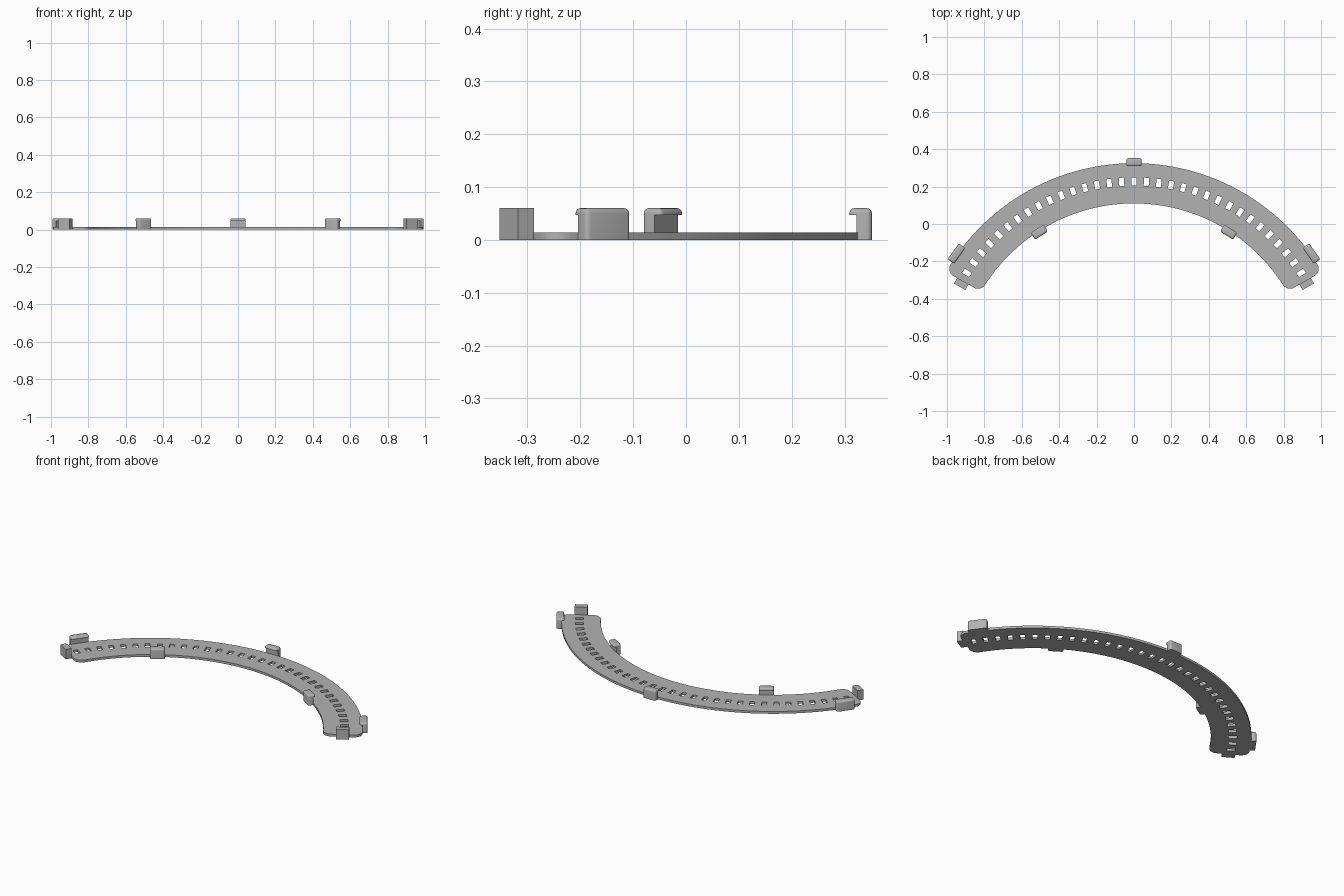
import bpy, bmesh, math
from mathutils import Matrix, Vector

if "Cube" in bpy.data.objects:
    bpy.data.objects.remove(bpy.data.objects["Cube"], do_unlink=True)

CENTRE_Y = -0.835          # centre of the arc
R_IN, R_OUT = 0.945, 1.16  # band edges
SPAN = math.radians(60)    # half angle of the arc
THICK, TOP = 0.014, 0.06

grey = bpy.data.materials.new("light_grey_plastic")
grey.use_nodes = True
colour = (0.45, 0.45, 0.45, 1)
grey.diffuse_color = colour
grey.node_tree.nodes["Principled BSDF"].inputs["Base Color"].default_value = colour


def polar(r, a):
    """Point on the arc; the angle runs clockwise from +y."""
    return Vector((r * math.sin(a), CENTRE_Y + r * math.cos(a), 0))


def finish(obj):
    obj.data.materials.clear()
    obj.data.materials.append(grey)
    bpy.ops.object.select_all(action='DESELECT')
    obj.select_set(True)
    bpy.context.view_layer.objects.active = obj
    bpy.ops.object.shade_smooth_by_angle(angle=math.radians(35))


def mesh_object(name, bm):
    bmesh.ops.recalc_face_normals(bm, faces=bm.faces)
    mesh = bpy.data.meshes.new(name)
    bm.to_mesh(mesh)
    bm.free()
    obj = bpy.data.objects.new(name, mesh)
    bpy.context.collection.objects.link(obj)
    finish(obj)
    return obj


def frame(a):
    """Local axes on the arc: x tangent, y radial, z up, from the arc centre."""
    return Matrix.Translation((0, CENTRE_Y, 0)) @ Matrix.Rotation(-a, 4, 'Z')


# Curved plate: rounded band outline with rectangular slots
def band_outline(c=0.045, steps=8):
    half = []
    for i in range(49):
        half.append(polar(R_OUT, (SPAN - c / R_OUT) * i / 48))
    for base, r in ((0, R_OUT - c), (math.pi / 2, R_IN + c)):
        for i in range(1, steps + 1):
            t = base + math.pi / 2 * i / steps
            rad = r + c * math.cos(t)
            half.append(polar(rad, SPAN - c / rad * (1 - math.sin(t))))
    for i in range(47, -1, -1):
        half.append(polar(R_IN, (SPAN - c / R_IN) * i / 48))
    mirrored = [Vector((-p.x, p.y, 0)) for p in half[-2:0:-1]]
    return half + mirrored


def add_spline(curve, points):
    s = curve.splines.new('POLY')
    s.points.add(len(points) - 1)
    for sp, p in zip(s.points, points):
        sp.co = (p.x, p.y, 0, 1)
    s.use_cyclic_u = True


curve = bpy.data.curves.new("curved_plate", 'CURVE')
curve.dimensions = '2D'
curve.fill_mode = 'BOTH'
curve.extrude = THICK / 2
add_spline(curve, band_outline())
for i in range(-16, 17):
    m = frame(math.radians(3.58) * i)
    add_spline(curve, [m @ Vector((x, 1.062 + y, 0)) for x, y in
                       ((-.0135, -.022), (.0135, -.022), (.0135, .022), (-.0135, .022))])
plate = bpy.data.objects.new("curved_plate", curve)
bpy.context.collection.objects.link(plate)
bpy.context.view_layer.objects.active = plate
plate.select_set(True)
bpy.ops.object.convert(target='MESH')
plate = bpy.context.view_layer.objects.active
plate.data.transform(Matrix.Translation((0, 0, THICK / 2)))
bm = bmesh.new()
bm.from_mesh(plate.data)
bmesh.ops.remove_doubles(bm, verts=bm.verts, dist=0.0001)
bm.to_mesh(plate.data)
bm.free()
finish(plate)


# Hooked clips: upright wall with a rounded lip reaching over the band
def clip(name, angle, width, back, face, lip):
    under = TOP - 0.013
    profile = ((back, 0), (face, 0), (face, under), (lip, under), (lip, TOP), (back, TOP))
    bm = bmesh.new()
    f = bm.faces.new([bm.verts.new((-width / 2, r, z)) for r, z in profile])
    new = bmesh.ops.extrude_face_region(bm, geom=[f])["geom"]
    bmesh.ops.translate(bm, vec=(width, 0, 0),
                        verts=[v for v in new if isinstance(v, bmesh.types.BMVert)])
    edges = []
    for e in bm.edges:
        a, b = (v.co for v in e.verts)
        on_top = min(a.z, b.z) > TOP - 0.001
        lip_corner = abs(a.z - b.z) > 0.001 and abs(a.y - lip) + abs(b.y - lip) < 0.001
        back_corner = abs(a.z - b.z) > 0.001 and abs(a.y - back) + abs(b.y - back) < 0.001
        if on_top or lip_corner or back_corner:
            edges.append(e)
    bmesh.ops.bevel(bm, geom=edges, offset=0.01, segments=4, profile=0.5,
                    affect='EDGES', clamp_overlap=True)
    bm.transform(frame(angle))
    mesh_object(name, bm)


# Plain stop block on each end of the band
def end_block(name, side):
    bm = bmesh.new()
    bmesh.ops.create_cube(bm, size=1)
    bm.transform(frame(side * SPAN) @ Matrix.Translation((side * 0.0155, 1.057, TOP / 2))
                 @ Matrix.Diagonal((0.035, 0.07, TOP, 1)))
    mesh_object(name, bm)


clip("middle_outer_clip", 0, 0.082, 1.187, 1.158, 1.144)
for side, label in ((1, "left"), (-1, "right")):
    clip(label + "_inner_clip", side * math.radians(32.6), 0.082, 0.918, 0.947, 0.961)
    clip(label + "_outer_clip", side * math.radians(54.5), 0.104, 1.187, 1.158, 1.144)
    end_block(label + "_end_block", side)
